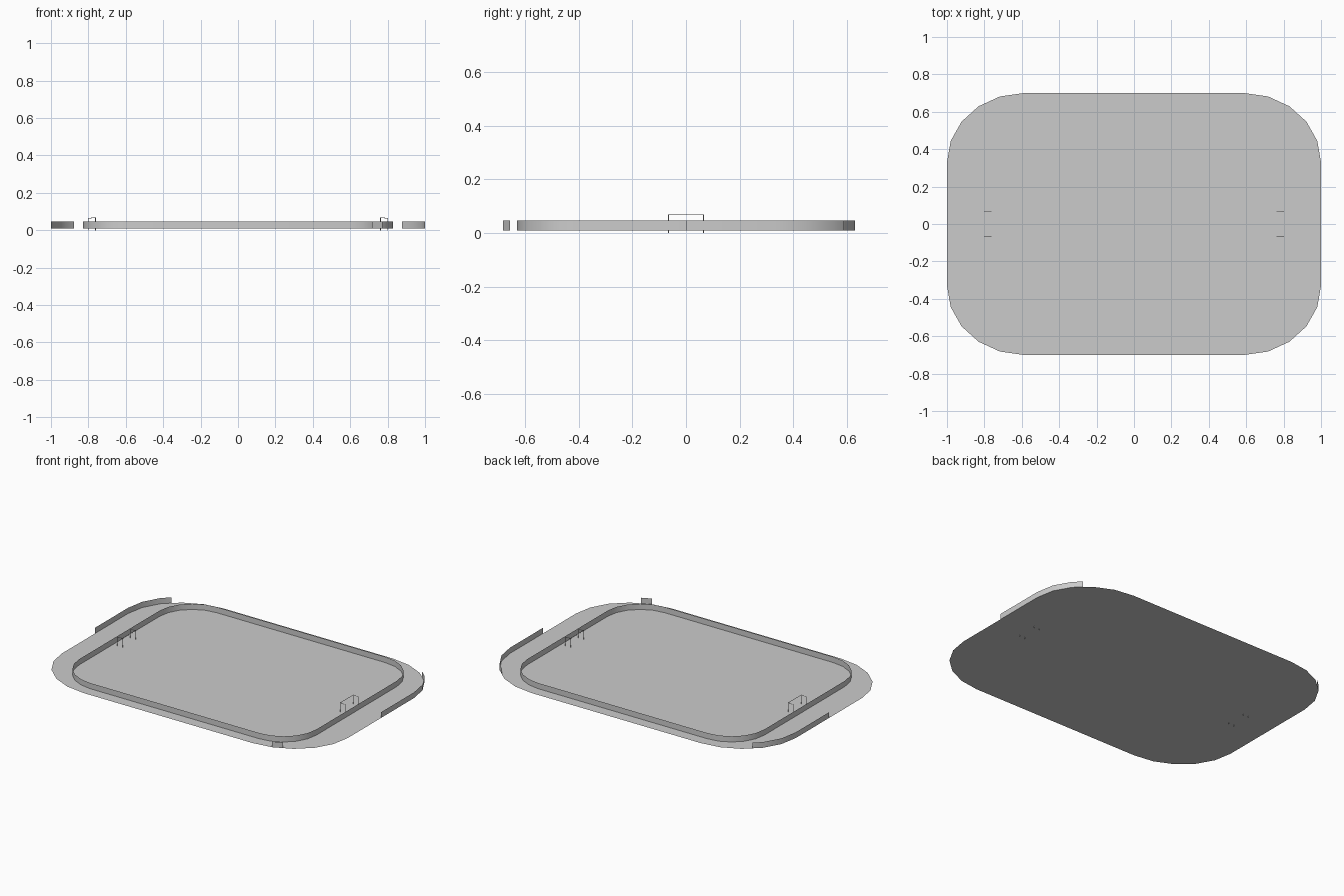
import bpy
from math import sin, cos, pi

if "Cube" in bpy.data.objects:
    bpy.data.objects.remove(bpy.data.objects["Cube"])

Z0, Z1 = 0.010, 0.046      # plate level, top of the walls
SEG = 5                    # segments per rounded corner


def corner(cx, cy, rx, ry):
    """Quarter ellipse in the +x +y quadrant, from the side towards the back."""
    return [(cx + rx * cos(i * pi / 2 / SEG), cy + ry * sin(i * pi / 2 / SEG))
            for i in range(SEG + 1)]


def loop(q):
    """Mirror a quarter into a full counter-clockwise outline."""
    return (q + [(-x, y) for x, y in reversed(q)]
            + [(-x, -y) for x, y in q] + [(x, -y) for x, y in reversed(q)])


def make(name, verts, faces, smooth=False):
    me = bpy.data.meshes.new(name)
    me.from_pydata(verts, [], faces)
    me.update()
    if smooth:
        me.polygons.foreach_set("use_smooth", [True] * len(me.polygons))
    ob = bpy.data.objects.new(name, me)
    bpy.context.collection.objects.link(ob)
    return ob


def wall(name, pts, closed=False):
    """Thin upright wall along an outline."""
    n = len(pts)
    verts = [(x, y, Z0) for x, y in pts] + [(x, y, Z1) for x, y in pts]
    faces = [(i, (i + 1) % n, n + (i + 1) % n, n + i)
             for i in range(n if closed else n - 1)]
    return make(name, verts, faces, True)


def mid(a, b):
    return ((a[0] + b[0]) / 2, (a[1] + b[1]) / 2)


outer_q = corner(0.59, 0.33, 0.41, 0.37)
inner_q = corner(0.59, 0.40, 0.24, 0.23)
outer, inner = loop(outer_q), loop(inner_q)
n = len(outer)

# Flat base: floor and surrounding flange
make("tray_base", [(x, y, Z0) for x, y in inner + outer],
     [tuple(range(n))] + [(i, n + i, n + (i + 1) % n, (i + 1) % n) for i in range(n)])

# Continuous inner rim
wall("inner_rim", inner, True)

# Partial outer lips: both back corners, and a short tab at the front right
lip = [(1.0, 0.0)] + outer_q[:3] + [mid(outer_q[2], outer_q[3])]
wall("outer_lip_right", lip)
wall("outer_lip_left", [(-x, y) for x, y in reversed(lip)])
tab = [outer_q[4], mid(outer_q[3], outer_q[4])]
wall("front_tab", [(x, -y) for x, y in tab])

# Thin wire handles passing through the base
for side, name in ((1, "handle_right"), (-1, "handle_left")):
    cu = bpy.data.curves.new(name, 'CURVE')
    cu.dimensions = '3D'
    cu.bevel_depth = 0.0018
    cu.bevel_resolution = 0
    xo, xi, w = 0.80 * side, 0.762 * side, 0.065
    paths = [[(xo, -w, 0), (xo, -w, 0.064), (xi, -w, 0.068),
              (xi, w, 0.068), (xo, w, 0.064), (xo, w, 0)]]
    paths += [[(xi, y, 0), (xi, y, 0.068)] for y in (-w, w)]
    for p in paths:
        sp = cu.splines.new('POLY')
        sp.points.add(len(p) - 1)
        for pt, co in zip(sp.points, p):
            pt.co = (*co, 1)
    ob = bpy.data.objects.new(name, cu)
    bpy.context.collection.objects.link(ob)
